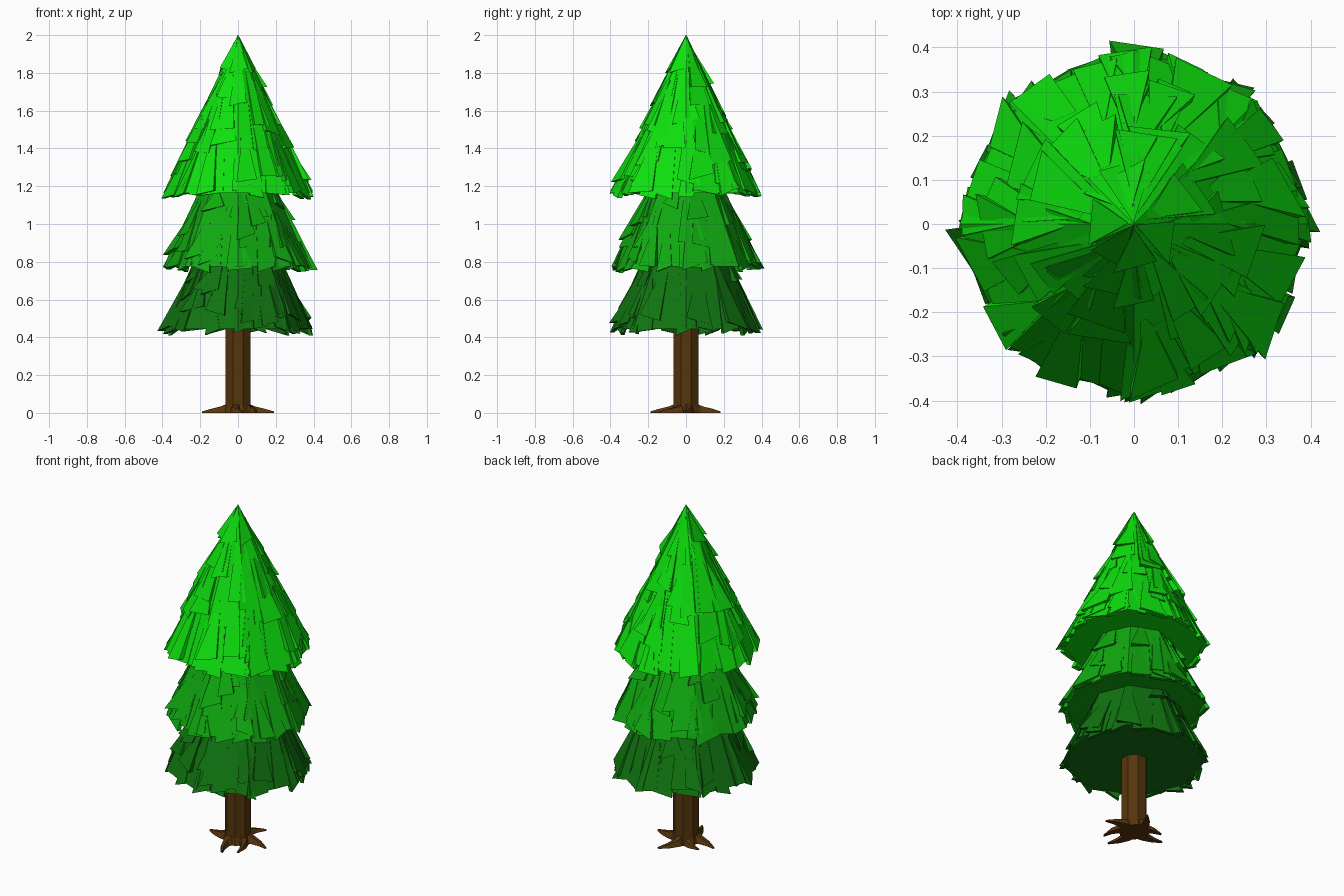
import bpy, bmesh, math, random
from mathutils import Vector

if "Cube" in bpy.data.objects:
    bpy.data.objects.remove(bpy.data.objects["Cube"])

random.seed(7)


def material(name, rgb):
    m = bpy.data.materials.new(name)
    m.diffuse_color = (*rgb, 1)
    m.use_nodes = True
    m.node_tree.nodes["Principled BSDF"].inputs["Base Color"].default_value = m.diffuse_color
    return m


LIGHT = material("light green", (0.004, 0.74, 0.004))
MID = material("mid green", (0.005, 0.40, 0.005))
DARK = material("dark green", (0.005, 0.175, 0.005))
BROWN = material("bark brown", (0.095, 0.037, 0.004))


def finish(bm, name, mat):
    bmesh.ops.recalc_face_normals(bm, faces=bm.faces[:])
    me = bpy.data.meshes.new(name)
    bm.to_mesh(me)
    bm.free()
    me.materials.append(mat)
    ob = bpy.data.objects.new(name, me)
    bpy.context.collection.objects.link(ob)
    return ob


def octagon(angle, r):
    # radius of an eight-sided outline with corners on the axes
    step = math.pi / 4
    d = (angle % step) - step / 2
    return r * math.cos(step / 2) / math.cos(d)


def loft(bm, rings):
    # skin a list of equally sized point rings and cap both ends
    vs = [[bm.verts.new(p) for p in ring] for ring in rings]
    n = len(vs[0])
    for a, b in zip(vs, vs[1:]):
        for i in range(n):
            j = (i + 1) % n
            bm.faces.new((a[i], a[j], b[j], b[i]))
    bm.faces.new(vs[0][::-1])
    bm.faces.new(vs[-1])


def foliage(name, mat, z0, r0, z1, r1, shards):
    def at(angle, z, lift=0.0):
        r = octagon(angle, r0 + (r1 - r0) * (z - z0) / (z1 - z0)) + lift
        return Vector((r * math.cos(angle), r * math.sin(angle), z))

    # faceted cone with a flat underside
    bm = bmesh.new()
    n = 8
    angles = [i * math.tau / n for i in range(n)]
    loft(bm, [[at(a, z) for a in angles] for z in (z0, z1)])

    # overlapping needle shards: flush at the top, lifted at the bottom
    h = z1 - z0
    for i in range(shards):
        rim = i < 20
        a = (i + random.uniform(-.3, .3)) * math.tau / 20 if rim else random.uniform(0, math.tau)
        low = z0 + (random.uniform(-.022, .005) if rim else h * 0.8 * random.random() ** 1.5)
        high = min(low + random.uniform(.16, .36), z1 - 0.005)
        r = r0 + (r1 - r0) * (low - z0) / h
        w = random.uniform(.04, .075) / max(r, .12)
        lean = random.uniform(-.12, .12)
        lift = random.uniform(.004, .016) if rim else random.uniform(.008, .038)
        tilt = random.uniform(-.02, .02)
        left, right = at(a - w, low + tilt, lift), at(a + w, low - tilt, lift * random.uniform(.3, 1))
        inner = [at(a - w, low + tilt, -.015), at(a + w, low - tilt, -.015)]
        t = w * random.uniform(.1, .6)
        tops = [at(a + lean - t, high, .002), at(a + lean + t, high, .002)]
        v = [bm.verts.new(p) for p in (left, right, *inner, *tops)]
        for f in ((0, 1, 5, 4), (0, 2, 3, 1), (0, 4, 2), (1, 3, 5), (2, 4, 5, 3)):
            bm.faces.new([v[k] for k in f])
    return finish(bm, name, mat)


foliage("lower_foliage", DARK, 0.445, 0.395, 0.80, 0.235, 50)
foliage("middle_foliage", MID, 0.775, 0.395, 1.19, 0.20, 60)
foliage("top_foliage", LIGHT, 1.165, 0.395, 2.0, 0.001, 95)

# eight-sided trunk, slightly flared at the foot
bm = bmesh.new()
loft(bm, [[(r * math.cos(k * math.pi / 4 + math.pi / 8), r * math.sin(k * math.pi / 4 + math.pi / 8), z)
           for k in range(8)] for z, r in ((0, .085), (.04, .072), (.46, .072))])
finish(bm, "trunk", BROWN)

# bent, tapering roots
for k, (deg, length, bend) in enumerate([(5, .19, 8), (82, .19, 10), (140, .15, -12),
                                         (185, .19, 8), (268, .19, -10), (318, .17, 14)]):
    bm = bmesh.new()
    rings = []
    for s, w, h in ((.04, .038, .055), (.09, .027, .034), (.14, .017, .022), (.19, .006, .008)):
        d = s * length / .19
        a = math.radians(deg + bend * math.sin(s / .19 * math.pi * 1.4))
        out, side = Vector((math.cos(a), math.sin(a), 0)), Vector((-math.sin(a), math.cos(a), 0))
        rings.append([out * d + side * x * w + Vector((0, 0, z * h))
                      for x, z in ((-1, 0), (1, 0), (.5, 1), (-.5, 1))])
    loft(bm, rings)
    finish(bm, f"root_{k + 1}", BROWN)
